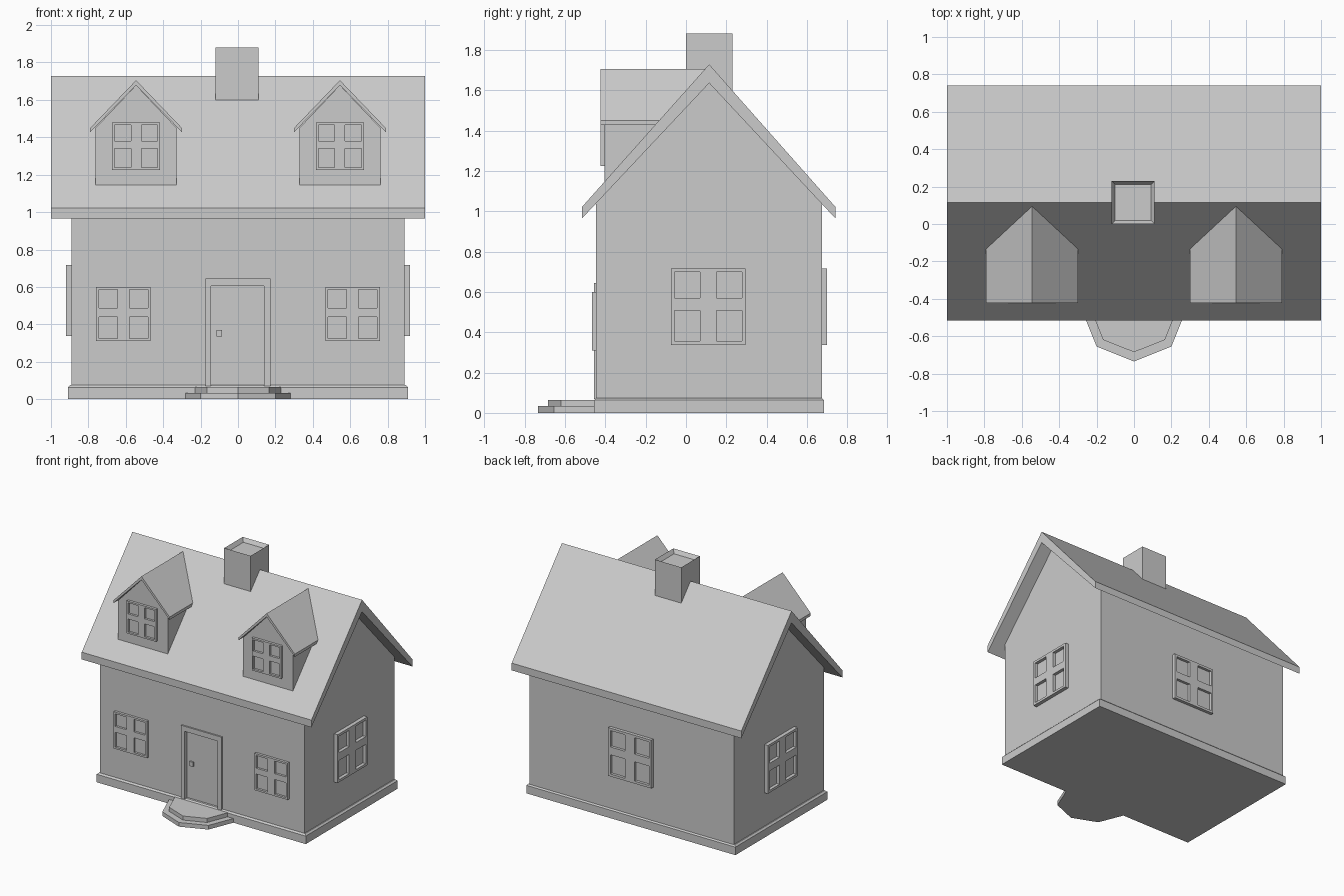
import bpy, bmesh
from math import pi
from mathutils import Matrix, Vector

if "Cube" in bpy.data.objects:
    bpy.data.objects.remove(bpy.data.objects["Cube"], do_unlink=True)

grey = bpy.data.materials.new("plain_grey")
grey.use_nodes = True
grey.diffuse_color = (0.6, 0.6, 0.6, 1)
grey.node_tree.nodes["Principled BSDF"].inputs["Base Color"].default_value = (0.6, 0.6, 0.6, 1)


def finish(name, bm):
    bmesh.ops.recalc_face_normals(bm, faces=bm.faces)
    mesh = bpy.data.meshes.new(name)
    bm.to_mesh(mesh)
    bm.free()
    mesh.materials.append(grey)
    obj = bpy.data.objects.new(name, mesh)
    bpy.context.collection.objects.link(obj)
    return obj


def prism_mesh(points, axis, start, end):
    """Extrude a 2D outline along an axis; the outline uses the other two axes."""
    place = {"x": lambda p, d: (d, p[0], p[1]),
             "y": lambda p, d: (p[0], d, p[1]),
             "z": lambda p, d: (p[0], p[1], d)}[axis]
    bm = bmesh.new()
    face = bm.faces.new([bm.verts.new(place(p, start)) for p in points])
    ext = bmesh.ops.extrude_face_region(bm, geom=[face], use_keep_orig=True)
    verts = [g for g in ext["geom"] if isinstance(g, bmesh.types.BMVert)]
    bmesh.ops.translate(bm, verts=verts, vec=Vector(place((0, 0), end - start)))
    bmesh.ops.recalc_face_normals(bm, faces=bm.faces)
    return bm


def prism(name, points, axis, start, end):
    return finish(name, prism_mesh(points, axis, start, end))


def rect(a0, b0, a1, b1):
    return [(a0, b0), (a1, b0), (a1, b1), (a0, b1)]


def window(name, centre, width, height, depth, turn=0):
    """Four-pane window frame standing out from a wall, facing -y before turning."""
    us, vs = (0, .05, .39, .61, .95, 1), (0, .05, .45, .61, .95, 1)
    bm = bmesh.new()
    grid = [[bm.verts.new(((u - .5) * width, 0, (v - .5) * height)) for u in us] for v in vs]
    faces = [bm.faces.new((grid[j][i], grid[j][i + 1], grid[j + 1][i + 1], grid[j + 1][i]))
             for j in range(5) for i in range(5)]
    ext = bmesh.ops.extrude_face_region(bm, geom=faces, use_keep_orig=True)["geom"]
    bmesh.ops.translate(bm, verts=[g for g in ext if isinstance(g, bmesh.types.BMVert)],
                        vec=(0, -depth, 0))
    # Sink the four panes
    front = [g for g in ext if isinstance(g, bmesh.types.BMFace)]
    panes = []
    for f in front:
        c = f.calc_center_median()
        if all(.06 < abs(t) / s + 0 < .46 and abs(t) / s > .12
               for t, s in ((c.x, width), (c.z, height))):
            panes.append(f)
    panes = bmesh.ops.extrude_discrete_faces(bm, faces=panes)["faces"]
    bmesh.ops.translate(bm, verts=[v for f in panes for v in f.verts], vec=(0, depth * .85, 0))
    obj = finish(name, bm)
    obj.matrix_world = Matrix.Translation(centre) @ Matrix.Rotation(turn, 4, "Z")
    return obj


RIDGE, FRONT, BACK = .115, -.445, .675

# House body with gable ends
walls = prism("walls", [(FRONT, .04), (BACK, .04), (BACK, 1.04), (RIDGE, 1.635), (FRONT, 1.04)],
              "x", -.89, .89)

# Plinth with a small chamfer around the top
bm = prism_mesh(rect(-.91, FRONT - .012, .91, BACK + .01), "z", 0, .075)
top_edges = [e for e in bm.edges if all(v.co.z > .07 for v in e.verts)]
bmesh.ops.bevel(bm, geom=top_edges, offset=.012, segments=1, affect="EDGES")
finish("plinth", bm)

# Main roof
prism("roof", [(-.515, 1.022), (-.515, .965), (RIDGE, 1.635), (.74, .965), (.74, 1.022),
               (RIDGE, 1.728)], "x", -1, 1)

# Chimney with a sunken top
bm = prism_mesh(rect(-.12, 0, .11, .23), "z", 1.5, 1.88)
top = max(bm.faces, key=lambda f: f.calc_center_median().z)
bmesh.ops.inset_region(bm, faces=[top], thickness=.027)
bmesh.ops.translate(bm, verts=list(top.verts), vec=(0, 0, -.03))
finish("chimney", bm)

# Doorway recess, door, surround and knob
cutter = prism("doorway_cutter", rect(-.145, .07, .14, .605), "y", -.5, -.42)
cutter.hide_render = True
cutter.hide_viewport = True
cutter.display_type = "WIRE"
cut = walls.modifiers.new("doorway", "BOOLEAN")
cut.operation, cut.object, cut.solver = "DIFFERENCE", cutter, "EXACT"
prism("door", rect(-.145, .07, .14, .605), "y", -.428, -.415)
prism("door_surround", [(-.175, .07), (-.145, .07), (-.145, .605), (.14, .605), (.14, .07),
                        (.175, .07), (.175, .645), (-.175, .645)], "y", -.457, -.44)
prism("door_knob", rect(-.115, .335, -.085, .37), "y", -.44, -.425)

# Two curved-out doorsteps
for name, side, mid, tip, low, high in (
        ("lower_step", .285, (.2, -.655), -.735, 0, .033),
        ("upper_step", .235, (.165, -.62), -.685, .02, .065)):
    prism(name, [(-side, FRONT), (-mid[0], mid[1]), (0, tip), mid, (side, FRONT)],
          "z", low, high)

# Wall windows
for side, sign in (("left", 1), ("right", -1)):
    window(side + "_front_window", (sign * .613, FRONT, .455), .29, .29, .02)
    window(side + "_side_window", (sign * .89, .11, .527), .37, .38, .03, sign * pi / 2)
window("back_window", (0, BACK, .527), .375, .38, .025, pi)

# Dormers
for side, x in (("left", .545), ("right", -.545)):
    prism(side + "_dormer", [(x - .217, 1.145), (x + .217, 1.145), (x + .217, 1.45),
                             (x, 1.678), (x - .217, 1.45)], "y", -.405, .08)
    prism(side + "_dormer_roof", [(x - .245, 1.45), (x - .245, 1.428), (x, 1.678),
                                  (x + .245, 1.428), (x + .245, 1.45), (x, 1.705)],
          "y", -.423, .1)
    window(side + "_dormer_window", (x, -.405, 1.352), .255, .255, .02)
